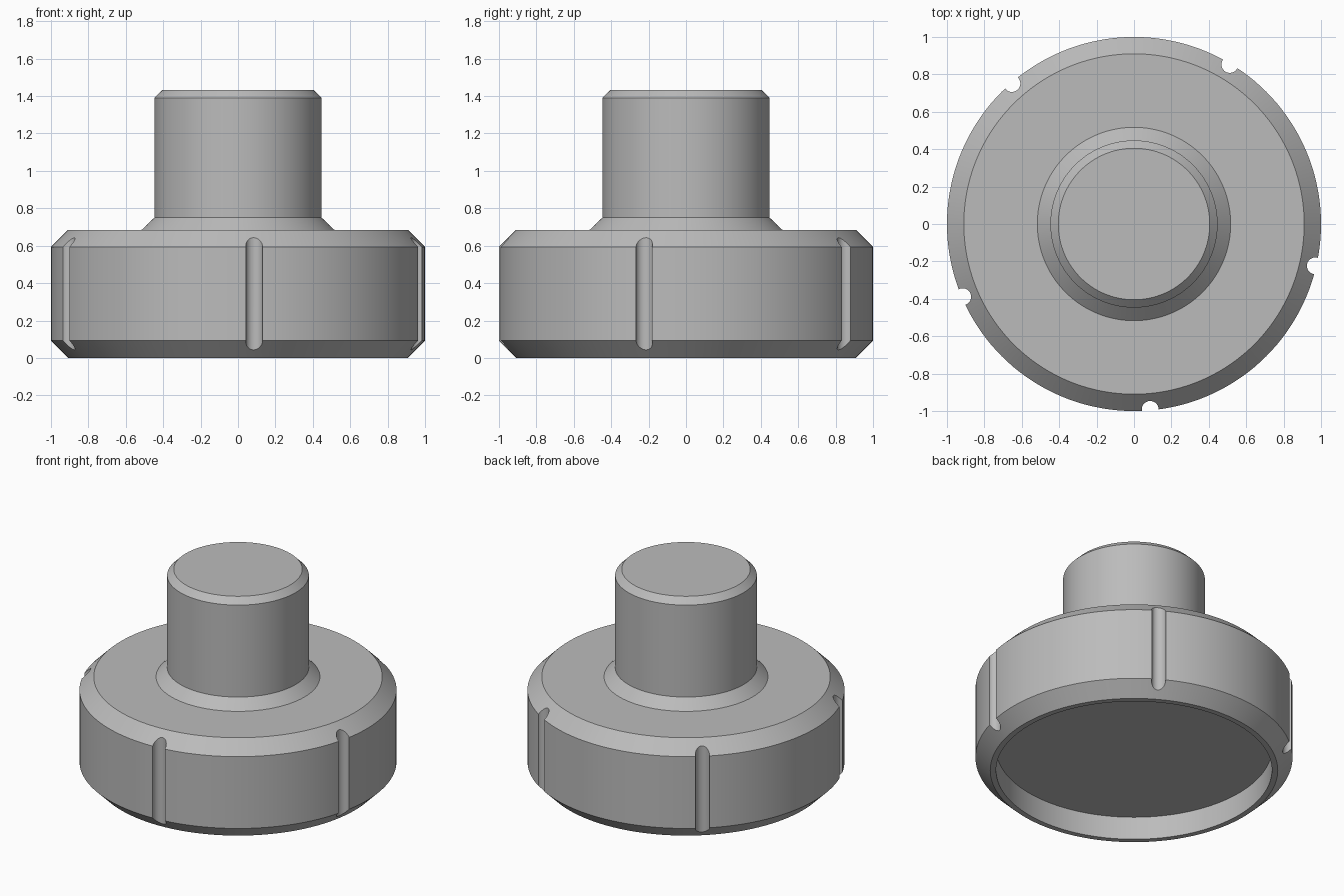
import bpy, bmesh, math
from mathutils import Matrix

cube = bpy.data.objects.get("Cube")
if cube:
    bpy.data.objects.remove(cube)

grey = bpy.data.materials.new("light grey")
grey.use_nodes = True
grey.diffuse_color = (0.5, 0.5, 0.5, 1)
grey.node_tree.nodes["Principled BSDF"].inputs["Base Color"].default_value = (0.5, 0.5, 0.5, 1)


def add_object(name, bm):
    bmesh.ops.recalc_face_normals(bm, faces=bm.faces)
    mesh = bpy.data.meshes.new(name)
    bm.to_mesh(mesh)
    bm.free()
    mesh.materials.append(grey)
    obj = bpy.data.objects.new(name, mesh)
    bpy.context.collection.objects.link(obj)
    return obj


def lathe(name, profile, segments=144):
    """Revolve (radius, height) points around z, capping both ends."""
    bm = bmesh.new()
    rings = []
    for r, z in profile:
        rings.append([bm.verts.new((r * math.cos(a), r * math.sin(a), z))
                      for a in (2 * math.pi * i / segments for i in range(segments))])
    for low, high in zip(rings, rings[1:]):
        for i in range(segments):
            j = (i + 1) % segments
            bm.faces.new((low[i], low[j], high[j], high[i]))
    bm.faces.new(rings[0])
    bm.faces.new(rings[-1])
    return add_object(name, bm)


# Knob: underside recess, chamfered grip, flared collar and chamfered post
knob = lathe("knob_body", [
    (0.87, 0.16), (0.87, 0), (0.907, 0), (1, 0.093), (1, 0.593), (0.91, 0.683),
    (0.517, 0.683), (0.447, 0.75), (0.447, 1.39), (0.405, 1.432)])

# Five vertical grip grooves
bm = bmesh.new()
for i in range(5):
    turn = Matrix.Rotation(math.radians(-85 + 72 * i), 4, 'Z')
    bmesh.ops.create_cone(bm, cap_ends=True, segments=32, radius1=0.045, radius2=0.045,
                          depth=1, matrix=turn @ Matrix.Translation((0.995, 0, 0.35)))
cutter = add_object("groove_cutter", bm)

cut = knob.modifiers.new("grooves", 'BOOLEAN')
cut.operation = 'DIFFERENCE'
cut.solver = 'EXACT'
cut.object = cutter
bpy.ops.object.select_all(action='DESELECT')
knob.select_set(True)
bpy.context.view_layer.objects.active = knob
bpy.ops.object.modifier_apply(modifier="grooves")
bpy.data.objects.remove(cutter)
bpy.ops.object.shade_smooth_by_angle(angle=math.radians(30))
